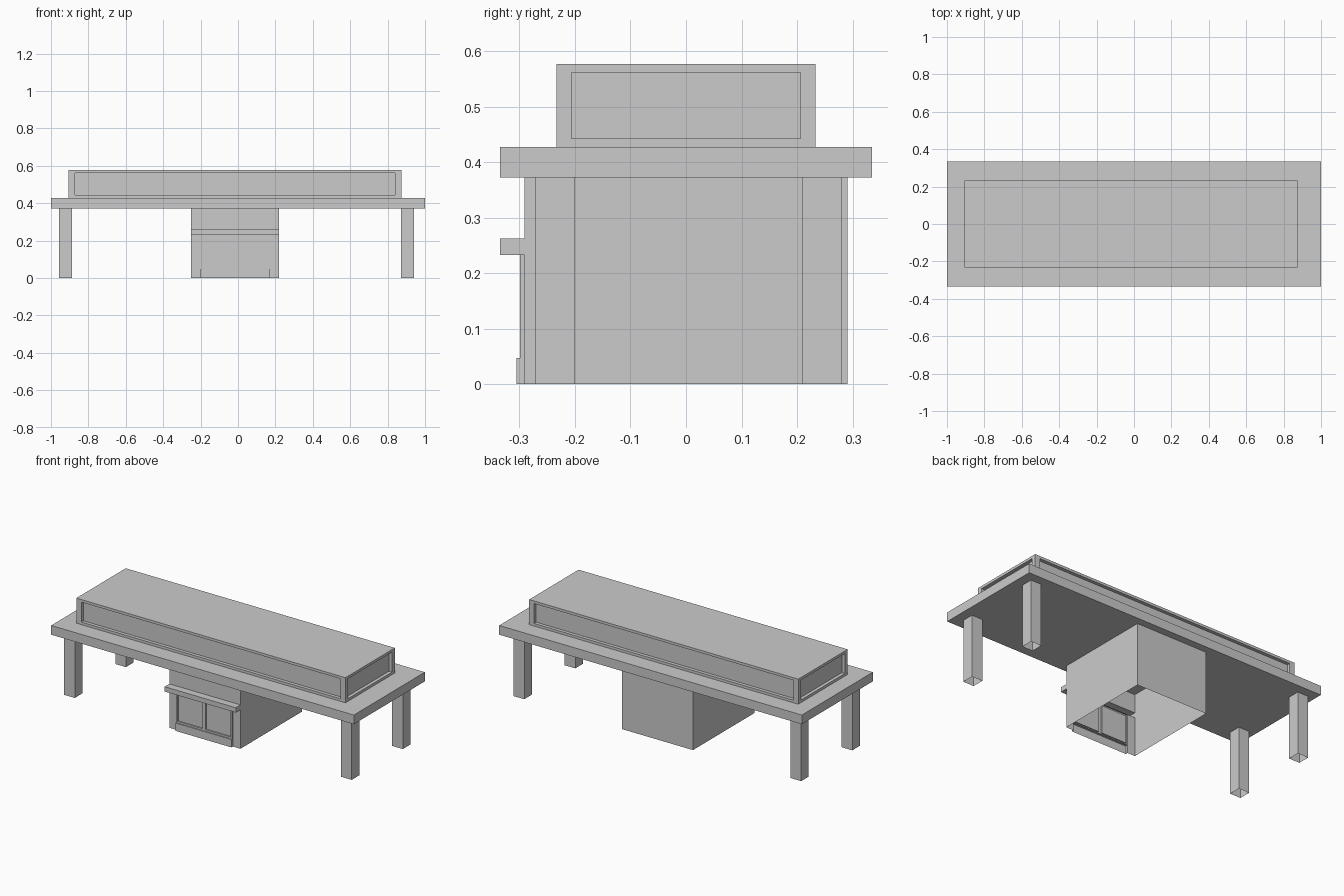
import bpy, bmesh
from mathutils import Vector

if "Cube" in bpy.data.objects:
    bpy.data.objects.remove(bpy.data.objects["Cube"])

SIDES = {'left': (-1, 0, 0), 'right': (1, 0, 0), 'front': (0, -1, 0),
         'back': (0, 1, 0), 'bottom': (0, 0, -1), 'top': (0, 0, 1)}


def shell(x, y, z, omit=()):
    """Box between the given ranges, with the omitted sides left open."""
    bm = bmesh.new()
    bmesh.ops.create_cube(bm, size=2)
    for v in bm.verts:
        v.co = [r[0] if c < 0 else r[1] for c, r in zip(v.co, (x, y, z))]
    bm.normal_update()
    gone = [side(bm, s) for s in omit]
    bmesh.ops.delete(bm, geom=gone, context='FACES')
    return bm


def side(bm, name):
    n = Vector(SIDES[name])
    return next(f for f in bm.faces if f.normal.dot(n) > 0.9)


def push(bm, face, depth):
    bmesh.ops.inset_individual(bm, faces=[face], thickness=0, depth=depth)
    bm.normal_update()


def recess(bm, face, margin_h, margin_z, depth):
    """Inset a vertical face with its own side and top margins, then sink it."""
    bmesh.ops.inset_individual(bm, faces=[face], thickness=0.005, depth=0)
    c = face.calc_center_median()
    axis = 0 if abs(face.normal.y) > 0.5 else 1
    for v in face.verts:
        v.co[axis] -= (margin_h - 0.005) * (1 if v.co[axis] > c[axis] else -1)
        v.co.z -= (margin_z - 0.005) * (1 if v.co.z > c.z else -1)
    push(bm, face, -depth)


def finish(bm, name):
    me = bpy.data.meshes.new(name)
    bm.to_mesh(me)
    bm.free()
    ob = bpy.data.objects.new(name, me)
    bpy.context.collection.objects.link(ob)


# Table slab with the raised case drawn up from its top
bm = shell((-1, 1), (-0.335, 0.335), (0.372, 0.427))
top = side(bm, 'top')
bmesh.ops.inset_individual(bm, faces=[top], thickness=0.1, depth=0)
for v in top.verts:
    v.co.x = 0.873 if v.co.x > 0 else -0.905
    v.co.y = 0.233 if v.co.y > 0 else -0.233
push(bm, top, 0.15)
# Sunken panels around the case
walls = [f for f in bm.faces if abs(f.normal.z) < 0.1 and f.calc_center_median().z > 0.45]
for f in walls:
    recess(bm, f, 0.034 if abs(f.normal.y) > 0.5 else 0.028, 0.017, 0.02)
finish(bm, "tabletop_with_case")

# Legs, open at the ends
for xn, xr in (("left", (-0.958, -0.888)), ("right", (0.872, 0.942))):
    for yn, yr in (("front", (-0.272, -0.201)), ("back", (0.21, 0.281))):
        finish(shell(xr, yr, (0, 0.372), ('top', 'bottom')), f"{yn}_{xn}_leg")

# Central cabinet body, open below and at the front
X0, X1, YF = -0.25, 0.22, -0.291
P0, P1 = -0.2, 0.17
finish(shell((X0, X1), (YF, 0.291), (0, 0.372), ('top', 'bottom', 'front')), "cabinet_body")

# Flat pieces of the cabinet front
flat = [s for s in SIDES if s != 'front']
for name, xr, zr in (("front_upper", (X0, X1), (0.262, 0.372)),
                     ("front_left_strip", (X0, P0), (0, 0.233)),
                     ("front_right_strip", (P1, X1), (0, 0.233))):
    finish(shell(xr, (YF, YF + 0.1), zr, flat), name)

# Ledge and plinth
finish(shell((X0, X1), (-0.335, YF), (0.233, 0.262), ('back',)), "ledge")
finish(shell((P0, P1), (-0.305, YF), (0, 0.047), ('back', 'bottom')), "plinth")

# Pair of framed doors
mid = (P0 + P1) / 2
for name, xr, inner in (("left_door", (P0, mid), 'right'), ("right_door", (mid, P1), 'left')):
    bm = shell(xr, (-0.299, YF), (0.047, 0.233), ('back', 'bottom', inner))
    recess(bm, side(bm, 'front'), 0.012, 0.012, 0.007)
    finish(bm, name)
